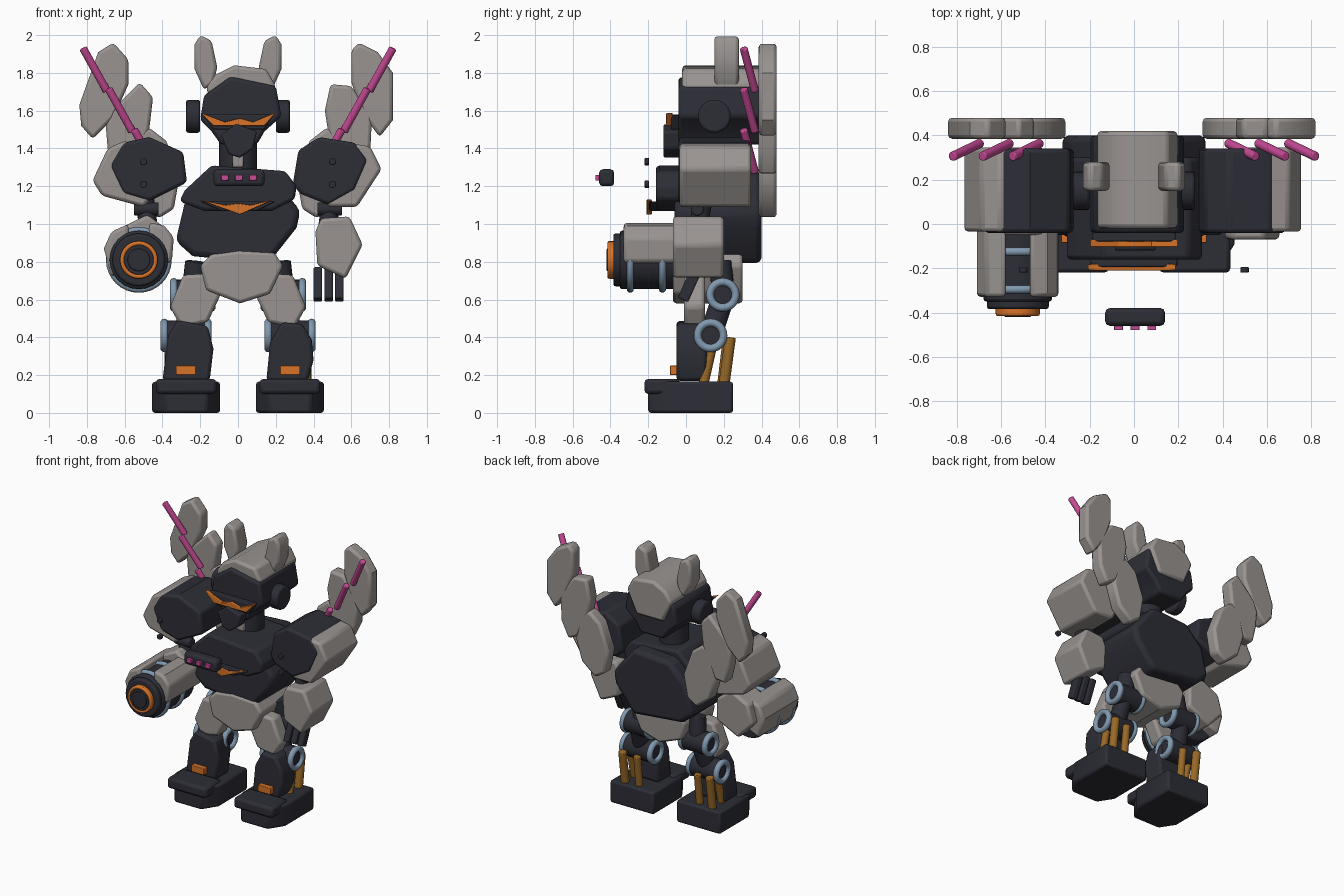
import bpy, bmesh, math
from mathutils import Vector, Matrix

if "Cube" in bpy.data.objects:
    bpy.data.objects.remove(bpy.data.objects["Cube"])


def material(name, red, green, blue):
    mat = bpy.data.materials.new(name)
    mat.use_nodes = True
    color = (red, green, blue, 1)
    mat.diffuse_color = color
    mat.node_tree.nodes["Principled BSDF"].inputs["Base Color"].default_value = color
    return mat


DARK = material("charcoal armour", .026, .027, .037)
GREY = material("warm grey armour", .32, .295, .28)
ORANGE = material("orange glow", .68, .17, .02)
PINK = material("pink energy", .58, .07, .31)
BLUE = material("blue steel", .22, .32, .43)
GOLD = material("bronze piston", .32, .14, .02)


def finish(name, bm, mat, bevel=0.0):
    bmesh.ops.recalc_face_normals(bm, faces=bm.faces)
    mesh = bpy.data.meshes.new(name)
    bm.to_mesh(mesh)
    bm.free()
    mesh.materials.append(mat)
    obj = bpy.data.objects.new(name, mesh)
    bpy.context.collection.objects.link(obj)
    if bevel:
        mod = obj.modifiers.new("Bevel", "BEVEL")
        mod.width, mod.segments = bevel, 2
        mod.limit_method, mod.angle_limit = "ANGLE", math.radians(40)
    bpy.ops.object.select_all(action="DESELECT")
    obj.select_set(True)
    bpy.context.view_layer.objects.active = obj
    bpy.ops.object.shade_smooth_by_angle(angle=math.radians(35))
    return obj


def prism(name, mat, front, back, outline, bevel=.018, flip=1):
    """Front outline (x, z in hundredths) extruded from front to back along y."""
    bm = bmesh.new()
    verts = [bm.verts.new((flip * x / 100, front, z / 100)) for x, z in outline]
    face = bm.faces.new(verts)
    new = bmesh.ops.extrude_face_region(bm, geom=[face])["geom"]
    moved = [v for v in new if isinstance(v, bmesh.types.BMVert)]
    bmesh.ops.translate(bm, verts=moved, vec=(0, back - front, 0))
    return finish(name, bm, mat, bevel)


def box(name, mat, low, high, bevel=.01, tilt=0):
    low, high = Vector(low), Vector(high)
    bm = bmesh.new()
    bmesh.ops.create_cube(bm, size=1)
    bmesh.ops.scale(bm, verts=bm.verts, vec=high - low)
    turn = Matrix.Translation((low + high) / 2) @ Matrix.Rotation(tilt, 4, "X")
    bmesh.ops.transform(bm, matrix=turn, verts=bm.verts)
    return finish(name, bm, mat, bevel)


def rod(name, mat, start, end, radius, bevel=.005):
    start, end = Vector(start), Vector(end)
    axis = end - start
    turn = Matrix.Translation((start + end) / 2) @ axis.to_track_quat("Z", "Y").to_matrix().to_4x4()
    bm = bmesh.new()
    bmesh.ops.create_cone(bm, cap_ends=True, segments=24, radius1=radius, radius2=radius,
                          depth=axis.length, matrix=turn)
    return finish(name, bm, mat, bevel)


def ring(name, mat, center, axis, major, minor):
    turn = Vector(axis).to_track_quat("Z", "Y").to_euler()
    bpy.ops.mesh.primitive_torus_add(location=center, rotation=turn, major_radius=major,
                                     minor_radius=minor, major_segments=32, minor_segments=10)
    obj = bpy.context.object
    obj.name = name
    obj.data.materials.append(mat)
    bpy.ops.object.shade_smooth()


# Head
prism("head", DARK, -.04, .4, [(-20, 155), (-18, 168), (-4, 178), (20, 173), (23, 157),
                              (14, 149), (10, 142), (-9, 142), (-14, 149)])
prism("crown", GREY, -.02, .42, [(-17, 172), (-12, 179), (-2, 184), (15, 182), (20, 173),
                                (12, 156), (-10, 156)])
prism("visor_frame", DARK, -.08, -.03, [(-19, 158), (19, 158), (14, 150), (-13, 150)], .008)
prism("visor", ORANGE, -.105, -.07, [(-20, 159), (-7, 154), (1, 156), (8, 154), (20, 159),
                                    (14, 152), (-13, 152)], .004)
prism("chin", DARK, -.12, -.03, [(-9, 147), (-1, 153), (10, 149), (8, 140), (1, 135), (-5, 137)], .01)
rod("neck", DARK, (0, .14, 1.2), (0, .14, 1.48), .1)
box("throat", GREY, (-.03, .02, 1.3), (.03, .1, 1.4))

# Torso
prism("torso", DARK, -.06, .4, [(-33, 91), (-28, 112), (-14, 126), (16, 128), (33, 107),
                               (31, 98), (16, 79), (-24, 83)], .03)
prism("upper_chest", DARK, -.16, .3, [(-31, 112), (-28, 118), (-14, 131), (25, 128), (31, 120),
                                     (30, 113), (18, 107), (-18, 107)])
prism("chest_vent_frame", DARK, -.195, -.1, [(-20, 112), (20, 112), (10, 107), (-9, 107)], .008)
prism("chest_vent", ORANGE, -.21, -.18, [(-21, 113), (-7, 110), (0, 111), (7, 110), (19, 113),
                                        (1, 105)], .004)
prism("pelvis", GREY, -.07, .3, [(-20, 78), (-14, 84), (0, 86), (19, 85), (24, 78), (17, 63),
                                (1, 58), (-17, 65)])
box("chest_light_housing", DARK, (-.13, -.46, 1.2), (.14, -.38, 1.29), .02)
for i in range(3):
    x = -.07 + i * .075
    box("chest_light", PINK, (x - .02, -.48, 1.23), (x + .02, -.455, 1.26), .003)

# Shoulders: grey outer shell behind a dark pad
prism("right_shoulder_shell", GREY, -.035, .345, [(-77, 123), (-69, 140), (-60, 144), (-46, 138),
                                                 (-40, 120), (-50, 109), (-72, 115)])
prism("right_shoulder_pad", DARK, -.04, .34, [(-68, 131), (-61, 143), (-47, 146), (-29, 138),
                                             (-27, 122), (-47, 112), (-61, 116)])
prism("left_shoulder_shell", GREY, -.035, .345, [(76, 129), (70, 141), (58, 143), (46, 136),
                                                (42, 118), (48, 109), (63, 109)])
prism("left_shoulder_pad", DARK, -.04, .34, [(29, 121), (32, 139), (43, 146), (62, 143),
                                            (69, 134), (62, 118), (48, 110), (33, 116)])

# Wing feathers
prism("right_outer_feather", GREY, .385, .48, [(-84, 163), (-74, 191), (-66, 196), (-58, 187),
                                              (-58, 174), (-66, 156), (-77, 145), (-83, 152)])
prism("left_outer_feather", GREY, .385, .48, [(60, 192), (64, 196), (74, 191), (82, 180),
                                             (82, 155), (75, 146), (66, 158), (60, 175)])
prism("right_middle_feather", GREY, .385, .48, [(-70, 152), (-67, 160), (-52, 175), (-45, 167),
                                               (-47, 150), (-57, 128), (-66, 127), (-69, 140)])
prism("left_middle_feather", GREY, .385, .48, [(46, 160), (49, 174), (60, 173), (71, 158),
                                              (70, 138), (64, 126), (56, 130), (48, 147)])

# Arms
for side, s in (("left", 1), ("right", -1)):
    prism(side + "_inner_feather", GREY, .385, .48, [(58, 128), (54, 147), (47, 151), (38, 144),
                                                    (31, 125), (34, 108), (42, 103), (53, 112)], flip=s)
    # Energy blades step down along the feathers
    for i in range(3):
        x, z = .82 - i * .135, 1.93 - i * .215
        rod(side + "_energy_blade", PINK, (s * x, .305, z), (s * (x - .125), .365, z - .225), .021)
    rod(side + "_upper_arm", DARK, (s * .5, .1, 1.18), (s * .47, .06, .95), .05)
    rod(side + "_elbow", DARK, (s * .42, .06, 1.08), (s * .55, .06, 1.08), .035)
    for z in (1.21, 1.33):
        rod(side + "_shoulder_bolt", DARK, (s * .5, -.22, z), (s * .5, -.195, z), .019, .004)

    # Head fins and ear discs
    prism(side + "_head_fin", GREY, .15, .28, [(23, 195), (20, 200), (14, 197), (11, 183),
                                              (13, 174), (18, 171), (23, 182)], flip=s)
    rod(side + "_ear", DARK, (s * .2, .15, 1.57), (s * .275, .15, 1.57), .087, .012)

prism("left_forearm", GREY, -.07, .2, [(41, 96), (44, 103), (59, 104), (66, 89), (57, 71), (42, 78)])
for i in range(3):
    x = .4 + i * .057
    box("left_finger", DARK, (x, -.01, .59), (x + .045, .05, .77), .008, -.42)

# Cannon arm: barrel, steel bands, armour halves and glowing muzzle
gx, gz = -.525, .81
rod("cannon_barrel", DARK, (gx, -.35, gz), (gx, .02, gz), .155, .012)
rod("cannon_muzzle", DARK, (gx, -.385, gz), (gx, -.32, gz), .14, .012)
rod("cannon_glow", ORANGE, (gx, -.41, gz), (gx, -.37, gz), .1)
rod("cannon_mouth", DARK, (gx, -.415, gz), (gx, -.38, gz), .08)
ring("cannon_glow_rim", ORANGE, (gx, -.405, gz), (0, 1, 0), .088, .012)
rod("cannon_core", DARK, (gx, -.42, gz), (gx, -.38, gz), .06)
for y in (-.295, -.125):
    ring("cannon_band", BLUE, (gx, y, gz), (0, 1, 0), .155, .019)
prism("cannon_outer_armour", GREY, -.33, .1, [(-71, 87), (-67, 96), (-58, 100), (-58, 76), (-67, 72)])
prism("cannon_inner_armour", GREY, -.33, .1, [(-47, 101), (-39, 99), (-34, 93), (-35, 80), (-47, 76)])
prism("right_forearm", GREY, -.05, .16, [(-66, 84), (-62, 98), (-48, 105), (-36, 96), (-36, 80), (-54, 71)])

# Legs
SHINS = {
    "left": [(15, 17), (17, 37), (23, 48), (34, 47), (39, 39), (40, 28), (37, 17)],
    "right": [(-40, 17), (-37, 41), (-32, 49), (-16, 46), (-13, 34), (-15, 17)],
}
for side, s in (("left", 1), ("right", -1)):
    prism(side + "_thigh_plate", GREY, -.01, .1, [(29, 73), (13, 74), (9, 63), (16, 48),
                                                 (30, 45), (36, 56)], flip=s)
    prism(side + "_shin", DARK, -.05, .11, SHINS[side])
    x = .275 * s
    box(side + "_shin_light", ORANGE, (x - .053, -.085, .2), (x + .053, -.045, .25), .004)
    rod(side + "_hip_link", DARK, (s * .22, .18, .8), (s * .24, .2, .62), .06)
    rod(side + "_thigh", DARK, (s * .25, .2, .62), (s * .275, .13, .41), .06)

    # Hip and knee drums with steel rims
    for part, y, z, inner, outer in (("hip", .195, .625, .14, .34), ("knee", .13, .41, .16, .39)):
        rod(side + "_" + part, DARK, (s * inner, y, z), (s * outer, y, z), .08)
        for end in (inner, outer):
            ring(side + "_" + part + "_rim", BLUE, (s * end, y, z), (1, 0, 0), .068, .021)

    # Calf pistons
    rod(side + "_rear_piston", GOLD, (s * .36, .235, .4), (s * .36, .2, .14), .029)
    rod(side + "_front_piston", GOLD, (s * .36, .14, .36), (s * .36, .09, .14), .026)
    rod(side + "_inner_piston", GOLD, (s * .25, .22, .39), (s * .25, .19, .14), .026)

    # Foot with chamfered toe corners, and a toe cap
    bm = bmesh.new()
    plan = [(-.18, .25), (.18, .25), (.18, -.09), (.11, -.2), (-.11, -.2), (-.18, -.09)]
    face = bm.faces.new([bm.verts.new((x + px, py, 0)) for px, py in plan])
    new = bmesh.ops.extrude_face_region(bm, geom=[face])["geom"]
    top = [v for v in new if isinstance(v, bmesh.types.BMVert)]
    bmesh.ops.translate(bm, verts=top, vec=(0, 0, .165))
    finish(side + "_foot", bm, DARK, .015)
    box(side + "_toe_cap", DARK, (x - .16, -.22, .1), (x + .16, -.03, .18), .02)
